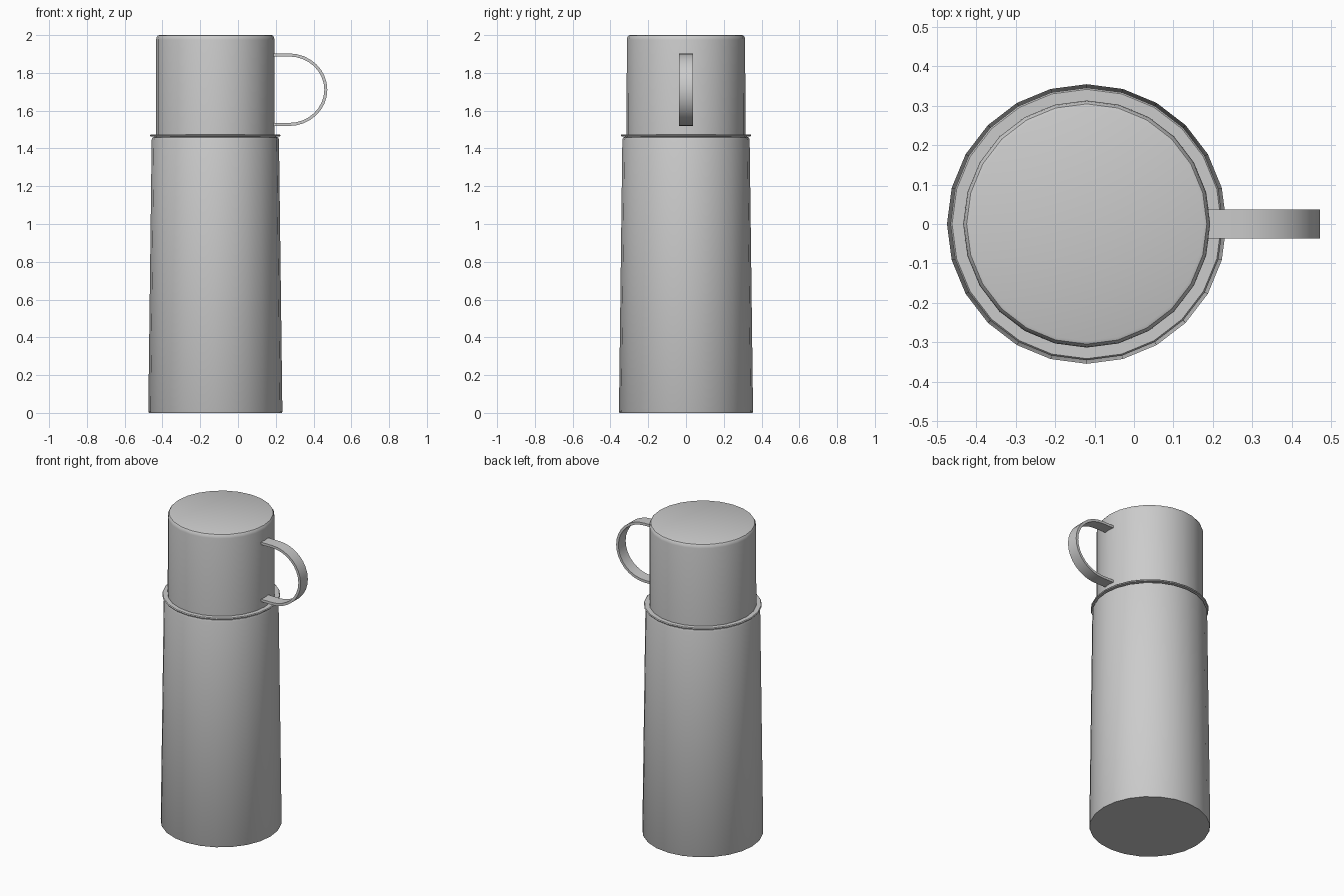
import bpy, bmesh, math
from mathutils import Vector

if "Cube" in bpy.data.objects:
    bpy.data.objects.remove(bpy.data.objects["Cube"])

CX = -0.12   # axis of the flask
SIDES = 24


def finish(name, bm, angle=35):
    bmesh.ops.remove_doubles(bm, verts=bm.verts, dist=1e-5)
    bmesh.ops.recalc_face_normals(bm, faces=bm.faces)
    me = bpy.data.meshes.new(name)
    bm.to_mesh(me)
    bm.free()
    ob = bpy.data.objects.new(name, me)
    bpy.context.collection.objects.link(ob)
    bpy.ops.object.select_all(action='DESELECT')
    ob.select_set(True)
    bpy.context.view_layer.objects.active = ob
    bpy.ops.object.shade_smooth_by_angle(angle=math.radians(angle))
    return ob


def lathe(name, profile):
    """Spin a list of (radius, z) points around the flask axis."""
    bm = bmesh.new()
    vs = [bm.verts.new((CX + r, 0, z)) for r, z in profile]
    es = [bm.edges.new(p) for p in zip(vs, vs[1:])]
    bmesh.ops.spin(bm, geom=vs + es, cent=(CX, 0, 0), axis=(0, 0, 1),
                   angle=2 * math.pi, steps=SIDES)
    return finish(name, bm)


# Slightly tapered body with a small shoulder
lathe("flask_body", [(0, 0), (0.352, 0), (0.355, 0.006), (0.337, 1.445),
                     (0.333, 1.457), (0.322, 1.462), (0, 1.462)])

# Thin flange under the cup
lathe("flange_ring", [(0, 1.464), (0.342, 1.464), (0.346, 1.469),
                      (0.342, 1.474), (0, 1.474)])

# Upturned cup with a softened top edge
lathe("cup", [(0, 1.474), (0.314, 1.474), (0.3135, 1.975), (0.311, 1.988),
              (0.305, 1.997), (0.297, 2.0), (0, 2.0)])

# Handle: flat strip following a D-shaped path
W, T, ZC, X0, A, B = 0.037, 0.008, 1.711, 0.27, 0.195, 0.184
path = [Vector((0.17, 0, ZC + B))]
for i in range(17):
    t = math.pi / 2 - math.pi * i / 16
    path.append(Vector((X0 + A * math.cos(t), 0, ZC + B * math.sin(t))))
path.append(Vector((0.17, 0, ZC - B)))

bm = bmesh.new()
rings = []
for i, p in enumerate(path):
    d = (path[min(i + 1, len(path) - 1)] - path[max(i - 1, 0)]).normalized()
    n = Vector((-d.z, 0, d.x)) * T
    y = Vector((0, W, 0))
    rings.append([bm.verts.new(p + q) for q in (n + y, n - y, -n - y, y - n)])
for a, b in zip(rings, rings[1:]):
    for k in range(4):
        bm.faces.new((a[k], a[(k + 1) % 4], b[(k + 1) % 4], b[k]))
bm.faces.new(rings[0])
bm.faces.new(rings[-1])
finish("cup_handle", bm)
